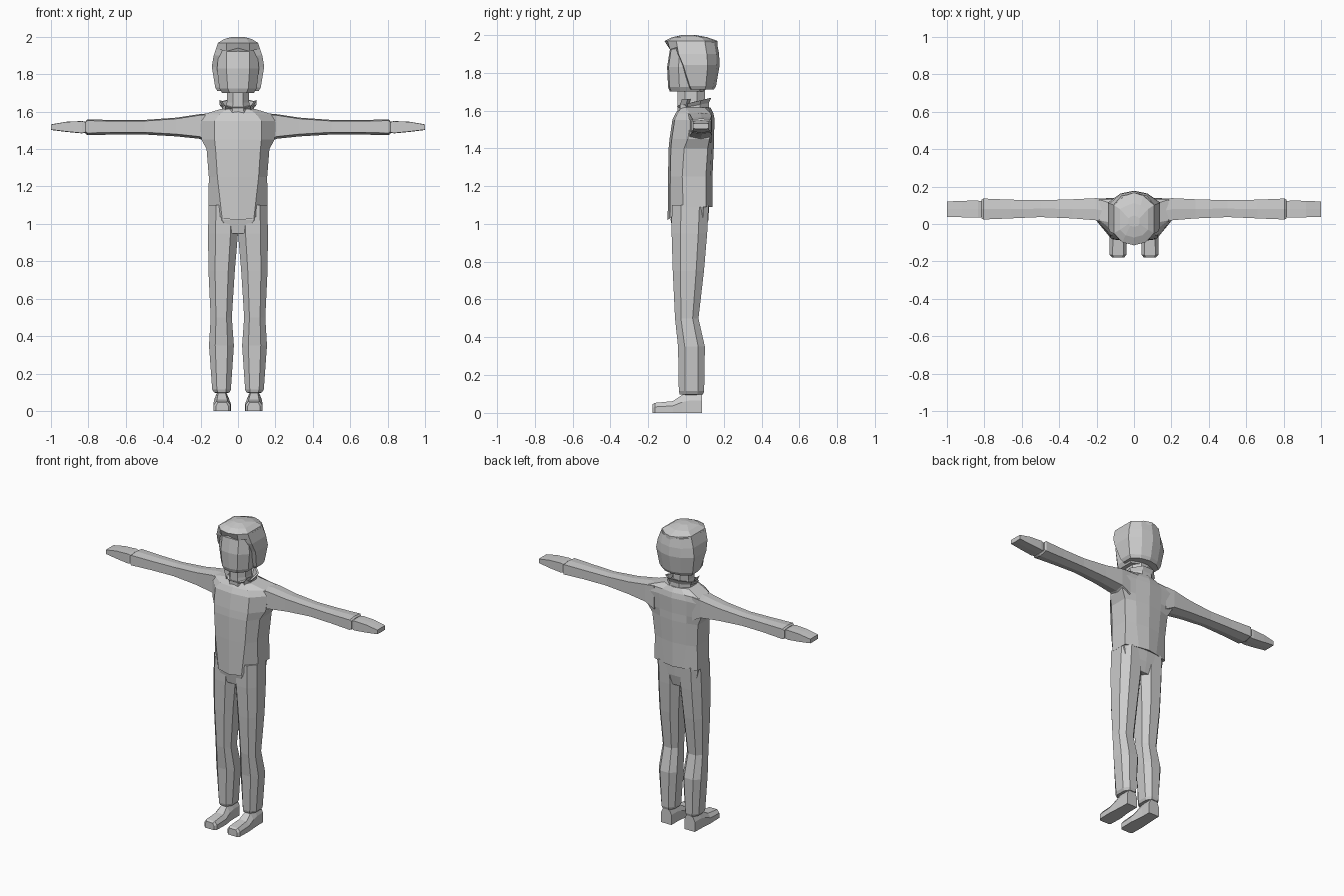
import bpy, bmesh

grey = bpy.data.materials.new("neutral_grey")
grey.diffuse_color = (0.6, 0.6, 0.6, 1)


def loft(name, rings, mirror=False, caps=True):
    """Skin a list of closed rings with equal point counts, flat shaded."""
    bm = bmesh.new()
    for sign in ((1, -1) if mirror else (1,)):
        rows = [[bm.verts.new((sign * x, y, z)) for x, y, z in r] for r in rings]
        n = len(rows[0])
        for a, b in zip(rows, rows[1:]):
            for i in range(n):
                j = (i + 1) % n
                bm.faces.new((a[i], a[j], b[j], b[i]))
        if caps:
            bm.faces.new(rows[0])
            bm.faces.new(rows[-1])
    bmesh.ops.recalc_face_normals(bm, faces=bm.faces)
    me = bpy.data.meshes.new(name)
    bm.to_mesh(me)
    bm.free()
    me.materials.append(grey)
    ob = bpy.data.objects.new(name, me)
    bpy.context.collection.objects.link(ob)
    return ob


def body_ring(z, xs, xf, yf, yfs, ybs, yb, bow=0.01, dip=(0, 0, 0)):
    """Symmetric ten-point ring; dip lowers the front centre, panel and side points."""
    half = [(xf, yf, z - dip[1]), (xs, yfs, z - dip[2]), (xs, ybs, z), (xf * 0.8, yb, z)]
    return ([(0, yf - bow, z - dip[0])] + half + [(0, yb + bow, z)]
            + [(-x, y, h) for x, y, h in reversed(half)])


def box_ring(x0, x1, y0, y1, z, c=0.25):
    """Horizontal rectangle with cut corners; c is the cut as a share of each side."""
    a, b = (x1 - x0) * c, (y1 - y0) * c
    return [(x0 + a, y0, z), (x1 - a, y0, z), (x1, y0 + b, z), (x1, y1 - b, z),
            (x1 - a, y1, z), (x0 + a, y1, z), (x0, y1 - b, z), (x0, y0 + b, z)]


def arm_ring(x, y0, y1, z0, z1, r=0.006):
    """Boxy arm section with a slight ridge above and below."""
    m = (y0 + y1) / 2
    return [(x, y0, z0 + 2 * r), (x, y0, z1 - r), (x, m, z1), (x, y1, z1 - r),
            (x, y1, z0 + 2 * r), (x, m, z0)]


# Pullover with a pointed front hem, sloping into the neck
loft("pullover", [body_ring(*r) for r in (
    (1.095, .135, .10, -.07, .0, .09, .115, .01, (0, 0, 0)),
    (1.09, .158, .085, -.085, -.015, .105, .128, .012, (.07, .06, 0)),
    (1.25, .156, .11, -.083, -.02, .105, .128, .012),
    (1.40, .168, .12, -.08, -.01, .115, .135, .012),
    (1.45, .195, .125, -.075, .01, .125, .135, .012),
    (1.55, .205, .125, -.06, .025, .135, .14, .012),
    (1.585, .185, .10, -.045, .02, .13, .135, .01),
    (1.615, .09, .06, -.025, .0, .10, .12, .01))])

# Sleeves with a bevelled cuff
loft("sleeves", [arm_ring(*r) for r in (
    (.14, .0, .135, 1.42, 1.592), (.205, .02, .138, 1.455, 1.587),
    (.33, .03, .132, 1.468, 1.568), (.50, .037, .127, 1.478, 1.556),
    (.66, .03, .13, 1.478, 1.556), (.805, .024, .136, 1.474, 1.558),
    (.815, .03, .13, 1.482, 1.55))], mirror=True)

# Flat mitten hands
loft("hands", [arm_ring(x, a, b, c, d, .001) for x, a, b, c, d in (
    (.80, .038, .12, 1.49, 1.542), (.835, .034, .125, 1.484, 1.55),
    (.92, .036, .124, 1.492, 1.546), (1.0, .038, .12, 1.502, 1.532))], mirror=True)

# Trouser legs, hips down to the cuffs
loft("trouser_legs", [box_ring(*r) for r in (
    (.065, .108, -.01, .07, .095), (.045, .128, -.033, .09, .098),
    (.038, .138, -.038, .096, .115), (.022, .155, -.042, .10, .35),
    (.033, .146, -.058, .066, .50), (.017, .158, -.07, .095, .75),
    (0, .160, -.076, .112, .95), (0, .157, -.075, .12, 1.10))], mirror=True)
loft("hips", [body_ring(*r) for r in (
    (.95, .10, .04, -.068, -.03, .07, .10, .0),
    (1.02, .14, .085, -.078, -.02, .09, .115, .003),
    (1.10, .153, .09, -.075, -.02, .09, .12, .003))])

# Shoes, skinned from toe to heel
loft("shoes", [[(x0, y, 0), (x1, y, 0), (x1, y, h * .6),
                (x1 - t, y, h), (x0 + t, y, h), (x0, y, h * .6)]
               for x0, x1, y, h, t in (
    (.052, .118, -.178, .045, .01), (.04, .13, -.165, .053, .015),
    (.038, .132, -.07, .062, .02), (.045, .128, -.02, .095, .022),
    (.048, .126, .02, .11, .02), (.048, .124, .085, .11, .02))], mirror=True)

# Neck
loft("neck", [box_ring(-x, x, a, b, z, .28) for x, a, b, z in (
    (.075, -.045, .11, 1.58), (.06, -.045, .10, 1.65), (.06, -.045, .10, 1.74))])

# Tilted collar band: outer wall up, over the rim, inner wall down
def collar_ring(s, z, tilt, front):
    return [(x * s, .04 + (y - .04) * s, z + tilt * (y + .05) / .18)
            for x, y, _ in box_ring(-.095, .095, front, .13, 0, .3)]


loft("collar", [collar_ring(.92, 1.585, .01, -.05), collar_ring(.90, 1.61, .03, -.045),
                collar_ring(1.04, 1.622, .045, -.045), collar_ring(.92, 1.625, .04, -.04),
                collar_ring(.76, 1.59, .02, -.04)], caps=False)
loft("collar_tips", [[(x, y - .012, z), (x + .014, y + .02, z), (x, y + .035, z)]
                     for x, y, z in ((.066, -.02, 1.59), (.068, -.02, 1.63),
                                     (.088, -.01, 1.66))], mirror=True)

# Face
loft("face", [body_ring(*r) for r in (
    (1.70, .085, .045, -.078, -.03, .07, .09, .008),
    (1.725, .10, .055, -.087, -.035, .08, .10, .008),
    (1.83, .112, .062, -.092, -.04, .08, .10, .008),
    (1.95, .10, .06, -.075, -.03, .08, .10, .006))])

# Hair: sides and back, front edge sweeping forward with height
loft("hair", [body_ring(*r) for r in (
    (1.71, .11, .075, .02, .03, .10, .135, .012),
    (1.73, .122, .08, .01, .02, .105, .145, .014),
    (1.84, .14, .09, -.02, -.015, .115, .163, .015),
    (1.90, .13, .09, -.045, -.04, .11, .16, .015),
    (1.96, .11, .085, -.06, -.05, .10, .15, .013))])

# Hair top with a jagged fringe overhanging the brow
loft("fringe_cap", [body_ring(*r) for r in (
    (1.935, .118, .06, -.085, -.045, .105, .155, .01, (-.005, .012, 0)),
    (1.968, .107, .062, -.098, -.05, .10, .152, .016),
    (1.988, .075, .045, -.06, -.03, .08, .10, .012),
    (2.0, .03, .02, -.01, .0, .03, .04, .005))])
